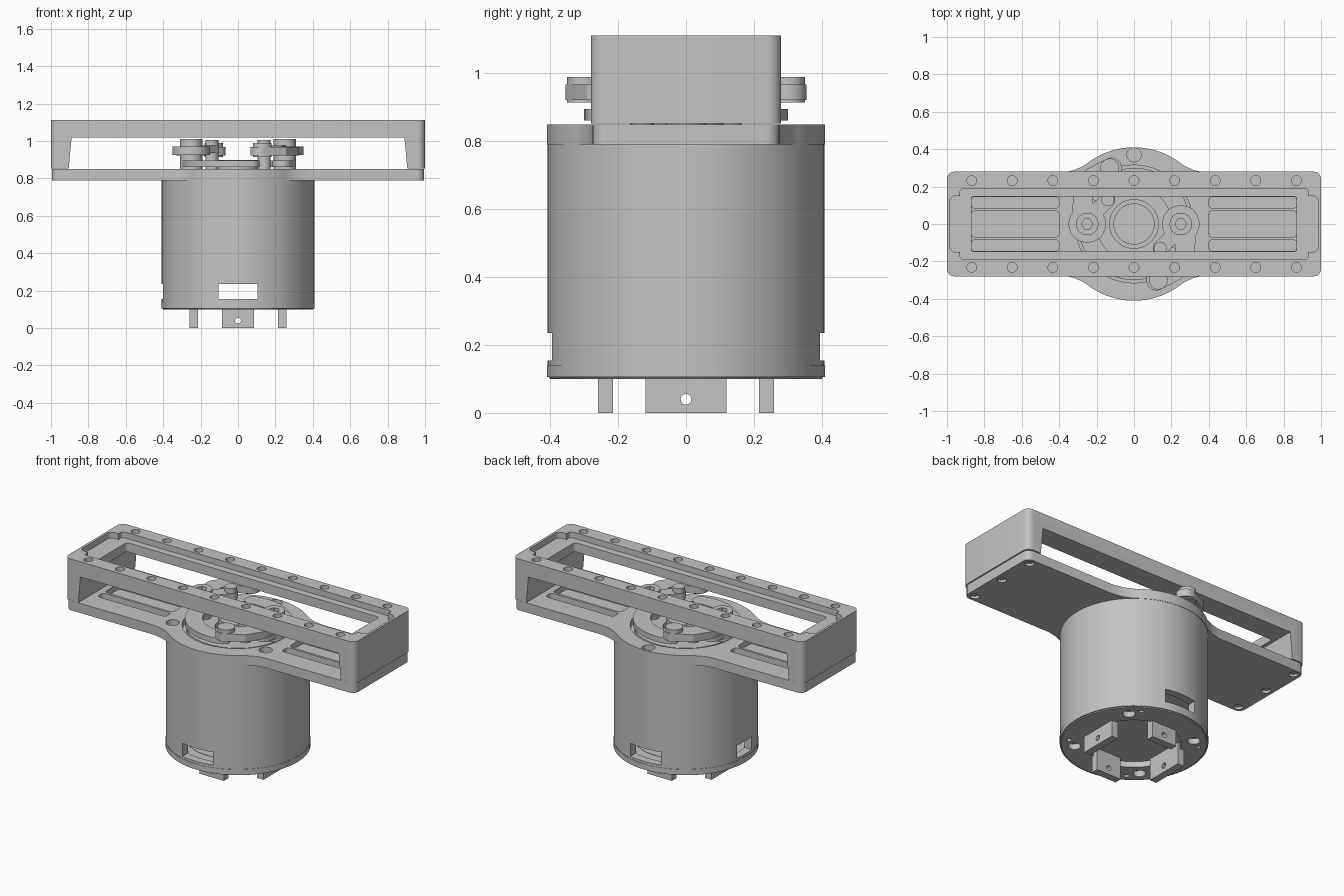
import bpy, bmesh
from math import sin, cos, pi, radians
from mathutils import Vector

old = bpy.data.objects.get("Cube")
if old:
    bpy.data.objects.remove(old, do_unlink=True)

grey = bpy.data.materials.new("light_grey")
grey.use_nodes = True
grey.diffuse_color = (0.55, 0.55, 0.55, 1)
grey.node_tree.nodes["Principled BSDF"].inputs["Base Color"].default_value = grey.diffuse_color


def arc(cx, cy, r, a0, a1, n):
    return [(cx + r * cos(radians(a0 + (a1 - a0) * i / n)),
             cy + r * sin(radians(a0 + (a1 - a0) * i / n))) for i in range(n + 1)]


def circle(cx, cy, r, n=24):
    return arc(cx, cy, r, 0, 360, n)[:-1]


def rect(x0, x1, y0, y1, r=0.0):
    if not r:
        return [(x0, y0), (x1, y0), (x1, y1), (x0, y1)]
    return (arc(x1 - r, y1 - r, r, 0, 90, 6) + arc(x0 + r, y1 - r, r, 90, 180, 6)
            + arc(x0 + r, y0 + r, r, 180, 270, 6) + arc(x1 - r, y0 + r, r, 270, 360, 6))


def ribbon(points, w):
    """Outline of a rounded strip that follows a path."""
    pts = [Vector(p) for p in points]
    left, right = [], []
    for i, p in enumerate(pts):
        d = (pts[min(i + 1, len(pts) - 1)] - pts[max(i - 1, 0)]).normalized()
        n = Vector((-d.y, d.x)) * w
        left.append(tuple(p + n))
        right.append(tuple(p - n))

    def cap(p, q):
        d = p - q
        a = math_angle(d)
        return arc(p.x, p.y, w, a - 90, a + 90, 10)[1:-1]
    return right + cap(pts[-1], pts[-2]) + left[::-1] + cap(pts[0], pts[1])


def math_angle(v):
    return -Vector((1, 0)).angle_signed(v) * 180 / pi


def finish(name, bm):
    bmesh.ops.recalc_face_normals(bm, faces=bm.faces)
    me = bpy.data.meshes.new(name)
    bm.to_mesh(me)
    bm.free()
    me.materials.append(grey)
    ob = bpy.data.objects.new(name, me)
    bpy.context.collection.objects.link(ob)
    return ob


def prisms(name, items, axis="z"):
    """Extrude (outline, low, high) items along one axis into one object."""
    place = {"z": lambda u, v, w: (u, v, w), "y": lambda u, v, w: (u, w, v),
             "x": lambda u, v, w: (w, u, v)}[axis]
    bm = bmesh.new()
    for outline, lo, hi in items:
        a = [bm.verts.new(place(u, v, lo)) for u, v in outline]
        b = [bm.verts.new(place(u, v, hi)) for u, v in outline]
        bm.faces.new(a[::-1])
        bm.faces.new(b)
        for i in range(len(a)):
            j = (i + 1) % len(a)
            bm.faces.new((a[i], a[j], b[j], b[i]))
    return finish(name, bm)


def ring(name, profile, n=96):
    """Turn a closed (radius, z) profile around the z axis."""
    bm = bmesh.new()
    rows = [[bm.verts.new((r * cos(2 * pi * i / n), r * sin(2 * pi * i / n), z))
             for r, z in profile] for i in range(n)]
    for i in range(n):
        a, b = rows[i], rows[(i + 1) % n]
        for k in range(len(profile)):
            m = (k + 1) % len(profile)
            bm.faces.new((a[k], b[k], b[m], a[m]))
    return finish(name, bm)


def cut(ob, *cutters):
    for c in cutters:
        m = ob.modifiers.new("cut", "BOOLEAN")
        m.operation, m.solver, m.object = "DIFFERENCE", "EXACT", c
    dg = bpy.context.evaluated_depsgraph_get()
    dg.update()
    me = bpy.data.meshes.new_from_object(ob.evaluated_get(dg))
    ob.modifiers.clear()
    ob.data = me
    for c in cutters:
        bpy.data.objects.remove(c, do_unlink=True)
    return ob


# Motor housing with cable windows at front, back and right
housing = ring("motor_housing", [(0.36, 0.13), (0.36, 0.79), (0.408, 0.79),
                                 (0.408, 0.11), (0.4, 0.1), (0.37, 0.1)])
cut(housing,
    prisms("front_back_cutter", [(rect(-0.105, 0.105, 0.155, 0.235), -0.6, 0.6)], "y"),
    prisms("right_cutter", [(rect(-0.07, 0.07, 0.155, 0.235), -0.6, -0.2)], "x"))
ring("housing_seam", [(0.40, 0.14), (0.41, 0.14), (0.41, 0.105), (0.40, 0.105)])
prisms("motor_core", [(circle(0, 0, 0.365, 64), 0.26, 0.81)])

# Bottom cap with a round recess and screw holes
cap = ring("bottom_cap", [(0.26, 0.1), (0.26, 0.15), (0.385, 0.15), (0.385, 0.1)])
holes = [(circle(0.33 * cos(a), 0.33 * sin(a), 0.035), 0.05, 0.135)
         for a in [pi / 4 + i * pi / 2 for i in range(4)]]
holes += [(circle(0.36 * cos(a), 0.36 * sin(a), 0.015, 12), 0.05, 0.135)
          for a in [pi / 4 + 0.2 + i * pi / 2 for i in range(4)]]
cut(cap, prisms("screw_cutter", holes))
prisms("cap_floor", [(circle(0, 0, 0.3, 64), 0.135, 0.152)])

# Four mounting tabs, each with a pin hole
for side, s in (("left", 1), ("right", -1)):
    tab = prisms(side + "_tab", [(rect(-0.12, 0.12, 0, 0.14), *sorted((s * 0.215, s * 0.26)))], "x")
    cut(tab, prisms("pin_cutter", [(circle(0, 0.04, 0.016, 12), -0.4, 0.4)], "x"))
for side, s in (("back", 1), ("front", -1)):
    tab = prisms(side + "_tab", [(rect(-0.085, 0.085, 0, 0.14), *sorted((s * 0.215, s * 0.26)))], "y")
    cut(tab, prisms("pin_cutter", [(circle(0, 0.04, 0.016, 12), -0.4, 0.4)], "y"))

# Base plate: long bar blended into a round flange
quarter = arc(0.955, 0.235, 0.04, 0, 90, 6) + [(0.38, 0.275), (0.32, 0.288)] + arc(0, 0, 0.41, 50, 88, 12)
half = quarter + [(-x, y) for x, y in reversed(quarter)]
base = prisms("base_plate", [(half + [(-x, -y) for x, y in half], 0.79, 0.85)])
pockets = [(circle(0, 0, 0.315, 64), 0.812, 0.9)]
pockets += [(rect(*sorted((s * 0.4, s * 0.87)), y0, y1, 0.02), 0.815, 0.9)
            for s in (1, -1) for y0, y1 in ((-0.145, -0.085), (-0.07, 0.07), (0.085, 0.145))]
pockets += [(circle(0.37 * cos(a), 0.37 * sin(a), 0.038), 0.815, 0.9)
            for a in (pi / 2, pi * 7 / 6, pi * 11 / 6)]
under = [(circle(x, y, 0.026), 0.7, 0.805) for x in (-0.95, 0.95) for y in (-0.235, 0, 0.235)]
cut(base, prisms("pocket_cutter", pockets + under))

# Upper frame: rounded box, open on the long sides and top
frame = prisms("upper_frame", [(rect(-1, 1, -0.28, 0.28, 0.04), 0.853, 1.112)])
cut(frame,
    prisms("window_cutter", [([(-0.91, 0.8), (0.91, 0.8), (0.89, 1.018), (-0.89, 1.018)], -0.5, 0.5)], "y"),
    prisms("ledge_cutter", [(rect(-0.985, 0.985, -0.15, 0.15, 0.03), 1.075, 1.2)]),
    prisms("groove_cutter", [(rect(-0.93, 0.93, -0.19, 0.19, 0.02), 1.075, 1.2)]),
    prisms("opening_cutter", [(rect(-0.87, 0.87, -0.147, 0.147, 0.015), 0.95, 1.2)]),
    prisms("rail_hole_cutter", [(circle(-0.868 + 0.217 * i, y, 0.026), 1.06, 1.2)
                                for i in range(9) for y in (-0.232, 0.232)]))

# Rotor hub and the two mirrored pairs of swing arms
prisms("rotor_hub", [(circle(0, 0, 0.11, 48), 0.8, 0.9)])
ring("rotor_ring", [(0.13, 0.8), (0.13, 0.84), (0.29, 0.84), (0.29, 0.8)])
for side, s in (("left", 1), ("right", -1)):
    def turn(pts):
        return [(s * x, s * y) for x, y in pts]

    pivot = (s * 0.25, 0)
    prisms(side + "_lower_arm", [(ribbon(turn(arc(0, 0, 0.25, -20, 105, 16)), 0.05), 0.862, 0.895)])
    prisms(side + "_upper_arm", [(ribbon(turn([(0.25, 0), (0.275, -0.08), (0.27, -0.17),
                                               (0.22, -0.25), (0.12, -0.3)]), 0.055), 0.922, 0.968)])
    prisms(side + "_link", [(ribbon(turn([(0.25, 0), (0.2, -0.07), (0.14, -0.13)]), 0.04), 0.935, 0.975)])
    hub = prisms(side + "_pivot_hub", [(circle(*pivot, 0.1, 40), 0.925, 0.97)])
    post = prisms(side + "_pivot_post", [(circle(*pivot, 0.06, 32), 0.82, 1.01)])
    cut(post, prisms("socket_cutter", [(circle(*pivot, 0.03, 6), 0.97, 1.1)]))
    prisms(side + "_arm_pins", [(circle(s * 0.13, s * -0.3, 0.05), 0.915, 0.99),
                                (circle(s * 0.14, s * -0.13, 0.035), 0.84, 1.005)])

# Smooth the round walls and keep the edges crisp
bpy.ops.object.select_all(action="DESELECT")
for ob in bpy.context.scene.objects:
    if ob.type == "MESH" and ob.data.materials and ob.data.materials[0] == grey:
        ob.select_set(True)
        bpy.context.view_layer.objects.active = ob
bpy.ops.object.shade_smooth_by_angle(angle=radians(30))
